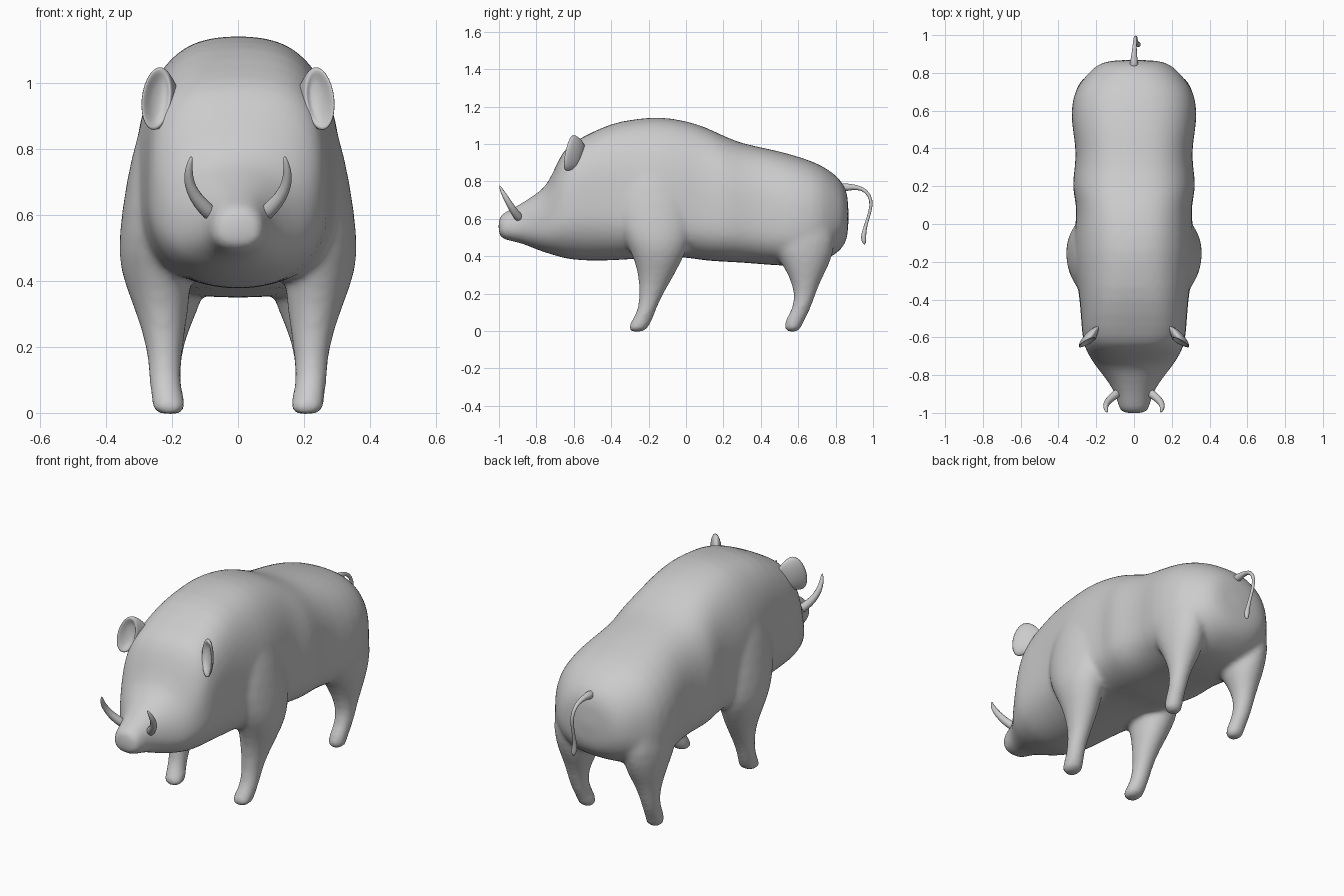
import bpy, bmesh, math
from mathutils import Vector

cube = bpy.data.objects.get("Cube")
if cube:
    bpy.data.objects.remove(cube, do_unlink=True)

hide = bpy.data.materials.new("plain grey hide")
hide.use_nodes = True
grey = (0.6, 0.6, 0.6, 1)
hide.diffuse_color = grey
hide.node_tree.nodes["Principled BSDF"].inputs["Base Color"].default_value = grey


def build(name, shells, mirror=False, fuse=False):
    """Skin each list of point rings into a closed shell, then smooth or fuse them."""
    bm = bmesh.new()
    for rings in shells:
        loops = [[bm.verts.new(p) for p in ring] for ring in rings]
        n = len(loops[0])
        for a, b in zip(loops, loops[1:]):
            for i in range(n):
                j = (i + 1) % n
                bm.faces.new((a[i], a[j], b[j], b[i]))
        bm.faces.new(loops[0])
        bm.faces.new(loops[-1])
    bmesh.ops.recalc_face_normals(bm, faces=bm.faces)
    mesh = bpy.data.meshes.new(name)
    bm.to_mesh(mesh)
    bm.free()
    mesh.materials.append(hide)
    mesh.shade_smooth()
    obj = bpy.data.objects.new(name, mesh)
    bpy.context.collection.objects.link(obj)
    if mirror:
        obj.modifiers.new("Mirror", 'MIRROR')
    sub = obj.modifiers.new("Subdivision", 'SUBSURF')
    sub.levels = sub.render_levels = 1
    if fuse:
        remesh = obj.modifiers.new("Fuse", 'REMESH')
        remesh.mode = 'VOXEL'
        remesh.voxel_size = 0.014
        remesh.use_smooth_shade = True
        soften = obj.modifiers.new("Soften", 'SMOOTH')
        soften.factor = 0.5
        soften.iterations = 8


def power(v, e):
    return math.copysign(abs(v) ** e, v)


def trunk_ring(y, bottom, top, width, middle, upper, lower, n=32):
    """Rounded upright section, widest at the middle height, squarer with larger exponents."""
    ring = []
    for i in range(n):
        a = math.tau * i / n
        square = upper if math.sin(a) > 0 else lower
        c, s = power(math.cos(a), 2 / square), power(math.sin(a), 2 / square)
        ring.append((width * c, y, middle + s * (top - middle if s > 0 else middle - bottom)))
    return ring


def leg_ring(side, x, y, z, rx, ry, tilt=0, n=14):
    """Level oval section, raised toward the back by tilt."""
    return [(side * (x + rx * math.cos(math.tau * i / n)), y + ry * math.sin(math.tau * i / n),
             z + tilt * math.sin(math.tau * i / n)) for i in range(n)]


def tube(name, path, radii, mirror=False):
    """Round tapering tube along a path."""
    pts = [Vector(p) for p in path]
    rings = []
    for i, p in enumerate(pts):
        d = (pts[min(i + 1, len(pts) - 1)] - pts[max(i - 1, 0)]).normalized()
        u = Vector((1, 0, 0))
        u = (u - d * u.dot(d)).normalized()
        v = d.cross(u)
        rings.append([p + radii[i] * (u * math.cos(math.tau * k / 8) + v * math.sin(math.tau * k / 8))
                      for k in range(8)])
    build(name, [rings], mirror)


# Head and trunk: y, bottom, top, half width, widest height, upper and lower squareness
trunk = [
    (-1.005, .51, .61, .066, .55, 2.4, 2.4), (-.97, .485, .635, .082, .55, 2.3, 2.3),
    (-.89, .475, .675, .098, .56, 2.1, 2.2), (-.8, .435, .735, .165, .55, 2, 2.2),
    (-.74, .415, .78, .213, .56, 2.1, 2.2), (-.69, .40, .90, .243, .6, 2.5, 2.2),
    (-.64, .385, .99, .268, .63, 3, 2.2), (-.56, .375, 1.035, .278, .65, 3.2, 2.2),
    (-.4, .375, 1.115, .287, .65, 3, 2.3), (-.27, .385, 1.135, .31, .62, 2.7, 2.4),
    (-.14, .395, 1.15, .325, .60, 2.6, 2.5), (0, .395, 1.125, .31, .61, 2.7, 2.6),
    (.1, .375, 1.095, .304, .61, 2.7, 2.7), (.2, .37, 1.045, .332, .6, 2.6, 2.7),
    (.3, .365, 1.003, .312, .6, 2.6, 2.7), (.42, .355, .98, .308, .6, 2.6, 2.8),
    (.55, .345, .95, .338, .58, 2.5, 2.9), (.69, .355, .905, .325, .58, 2.5, 2.8),
    (.76, .385, .865, .277, .59, 2.4, 2.5), (.83, .43, .81, .215, .6, 2.2, 2.3),
    (.872, .50, .73, .145, .61, 2, 2)]

# Front legs with shoulders: x, y, z, half width, half depth, tilt
foreleg = [
    (.21, -.18, .96, .05, .08), (.23, -.18, .85, .077, .16),
    (.242, -.175, .70, .1, .21), (.252, -.16, .53, .114, .2),
    (.25, -.145, .43, .113, .155), (.23, -.155, .31, .083, .102),
    (.222, -.185, .2, .056, .066), (.222, -.207, .12, .05, .05),
    (.218, -.228, .07, .049, .054), (.21, -.25, .03, .054, .058), (.207, -.268, -.008, .05, .048)]

# Hind legs with thighs
hindleg = [
    (.2, .62, .76, .06, .08), (.21, .62, .62, .108, .17), (.213, .62, .47, .117, .19),
    (.205, .63, .37, .11, .14, -.02), (.213, .637, .28, .08, .086, -.01),
    (.22, .638, .2, .054, .058), (.22, .618, .12, .048, .05),
    (.215, .588, .07, .047, .054), (.21, .572, .03, .049, .049), (.208, .568, -.008, .043, .041)]

# Body with the limbs fused into it
build("body", [[trunk_ring(*r) for r in trunk]]
      + [[leg_ring(side, *r) for r in leg] for leg in (foreleg, hindleg) for side in (1, -1)],
      fuse=True)

# Curved tusks
tube("tusks", [(.07, -.88, .59), (.1, -.905, .62), (.132, -.93, .655), (.150, -.955, .70),
               (.150, -.98, .74), (.14, -.998, .78)],
     (.025, .025, .021, .017, .013, .004), mirror=True)

# Ears: oval cups opening forward, with a dished inside: centre x, y, z, half width, half height
cup = [(.20, -.545, .93, .04, .05), (.225, -.575, .945, .046, .08), (.244, -.61, .952, .054, .1),
       (.248, -.632, .952, .05, .098), (.245, -.622, .952, .038, .078), (.24, -.60, .952, .022, .05)]
ear = []
for x, y, z, w, h in cup:
    ring = []
    for i in range(14):
        u, v = math.cos(math.tau * i / 14), math.sin(math.tau * i / 14)
        ring.append((x + w * u * .92 - .1 * h * v, y - w * u * .4 + .2 * h * v, z + h * v))
    ear.append(ring)
build("ears", [ear], mirror=True)

# Drooping tail with a small tuft
tube("tail", [(0, .82, .765), (0, .87, .77), (.002, .92, .768), (.005, .965, .75), (.008, .994, .70),
              (.01, .985, .64), (.014, .965, .58), (.018, .952, .53), (.022, .948, .50),
              (.026, .955, .46)],
     (.03, .02, .013, .011, .01, .009, .009, .012, .018, .008))
